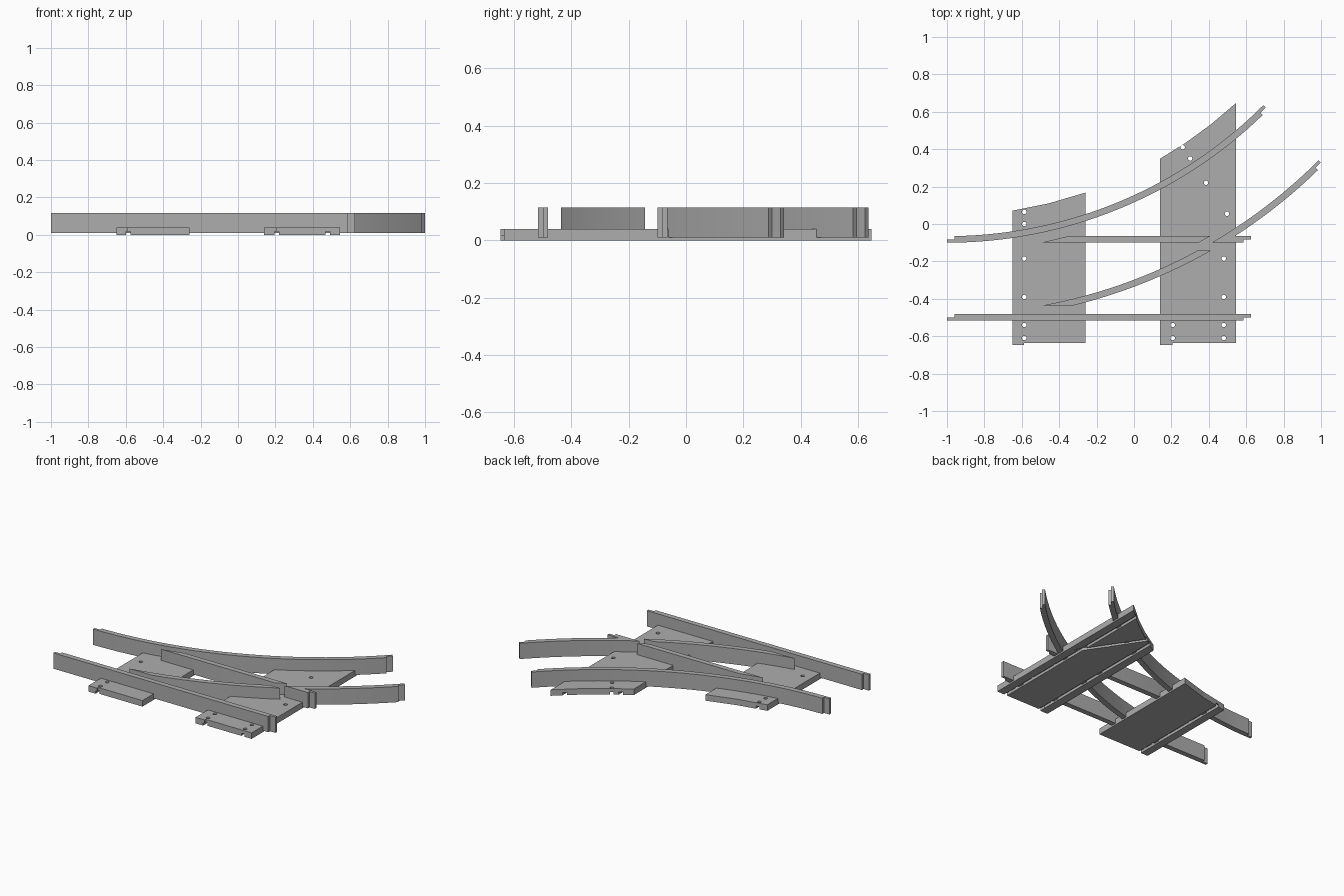
import bpy, bmesh, math
from mathutils import Vector

cube = bpy.data.objects.get("Cube")
if cube:
    bpy.data.objects.remove(cube, do_unlink=True)

grey = bpy.data.materials.new("rail grey")
grey.use_nodes = True
COLOUR = (0.42, 0.42, 0.42, 1)
grey.diffuse_color = COLOUR
grey.node_tree.nodes["Principled BSDF"].inputs["Base Color"].default_value = COLOUR

# Layout: both curves share one centre and sweep 45 degrees
CX, CY = -1.0, 2.3285
HALF = 0.0175
R_BACK, R_FRONT = 2.411, 2.828
Y_BACK, Y_FRONT = CY - R_BACK, CY - R_FRONT
RAIL_Z, RAIL_TOP, PLATE_TOP = 0.01, 0.115, 0.04
LAP = 0.04
END = math.radians(45)
X_END = 0.625


def polar(r, a):
    return (CX + r * math.sin(a), CY - r * math.cos(a))


def arc(r, a, b, n=32):
    return [polar(r, a + (b - a) * i / n) for i in range(n + 1)]


def angle_at_y(r, y):
    return math.acos((CY - y) / r)


def x_at_y(r, y):
    return polar(r, angle_at_y(r, y))[0]


def add_prism(bm, outline, z0, z1):
    face = bm.faces.new([bm.verts.new((x, y, z0)) for x, y in outline])
    new = bmesh.ops.extrude_face_region(bm, geom=[face])["geom"]
    verts = [v for v in new if isinstance(v, bmesh.types.BMVert)]
    bmesh.ops.translate(bm, verts=verts, vec=(0, 0, z1 - z0))


def finish(name, bm):
    bmesh.ops.recalc_face_normals(bm, faces=bm.faces)
    mesh = bpy.data.meshes.new(name)
    bm.to_mesh(mesh)
    bm.free()
    mesh.materials.append(grey)
    ob = bpy.data.objects.new(name, mesh)
    bpy.context.collection.objects.link(ob)
    return ob


def rail(name, outline):
    bm = bmesh.new()
    add_prism(bm, outline, RAIL_Z, RAIL_TOP)
    ob = finish(name, bm)
    bpy.ops.object.select_all(action="DESELECT")
    ob.select_set(True)
    bpy.context.view_layer.objects.active = ob
    bpy.ops.object.shade_smooth_by_angle(angle=math.radians(30))


def straight_end(y):
    return [(X_END - LAP, y - HALF), (X_END - LAP, y), (X_END, y), (X_END, y + HALF)]


def start_lap(y):
    return [(CX + LAP, y + HALF), (CX + LAP, y), (CX, y), (CX, y - HALF)]


def curve_end(r):
    # right side stops short, left side carries the lap tongue
    cut = END - LAP / r
    return arc(r + HALF, cut, cut, 0 or 1)[:1] + [polar(r, cut), polar(r, END), polar(r - HALF, END)]


# Outer running rails
rail("front_straight_rail", straight_end(Y_FRONT) + start_lap(Y_FRONT))
rail("back_curved_rail",
     arc(R_BACK + HALF, 0, END - LAP / R_BACK)[:-1] + curve_end(R_BACK)
     + arc(R_BACK - HALF, END, LAP / R_BACK)[1:] + start_lap(Y_BACK)[1:3])

# Inner straight rail, ends cut to clear the two curves
lo, hi = Y_BACK - HALF, Y_BACK + HALF
near, far = R_BACK + 0.069, R_FRONT - 0.052
rail("inner_straight_rail", [(x_at_y(near, lo), lo), (x_at_y(far, lo), lo),
                             (x_at_y(far, hi), hi), (x_at_y(near, hi), hi)])

# Inner curved rail, trimmed parallel to the straight rails
outer, inner = R_FRONT + HALF, R_FRONT - HALF
y0, y1 = -0.436, -0.143
rail("inner_curved_rail",
     arc(outer, angle_at_y(outer, y0), angle_at_y(outer, y1))
     + arc(inner, angle_at_y(inner, y1), angle_at_y(inner, y0)))

# Crossing nose: straight stub joined to the rest of the curve
rail("crossing_nose_rail",
     straight_end(Y_BACK)
     + arc(outer, angle_at_y(outer, hi), END - LAP / R_FRONT)[:-1] + curve_end(R_FRONT)
     + arc(inner, END, angle_at_y(inner, lo))[1:])


def base_plate(name, x0, x1, step_x, steps, holes, grooves):
    # arc-topped plate with a small step in its front edge
    r = 2.284
    back = [polar(r, math.asin((x1 + (x0 - x1) * i / steps - CX) / r)) for i in range(steps + 1)]
    outline = [(x0, -0.647), (step_x, -0.647), (step_x, -0.635), (x1, -0.635)] + back
    bm = bmesh.new()
    add_prism(bm, outline, 0, PLATE_TOP)
    plate = finish(name, bm)

    # pin holes and underside wire grooves
    bm = bmesh.new()
    for hx, hy in holes:
        ring = [(hx + 0.012 * math.cos(i * math.tau / 16), hy + 0.012 * math.sin(i * math.tau / 16))
                for i in range(16)]
        add_prism(bm, ring, -0.02, 0.06)
    for a, b in grooves:
        a, b = Vector(a), Vector(b)
        side = (b - a).orthogonal().normalized() * 0.011
        add_prism(bm, [a - side, b - side, b + side, a + side], -0.01, 0.018)
    cutter = finish(name + "_cutter", bm)
    cutter.hide_render = True
    mod = plate.modifiers.new("cuts", "BOOLEAN")
    mod.operation, mod.object = "DIFFERENCE", cutter
    mod.solver, mod.use_self = "EXACT", True
    deps = bpy.context.evaluated_depsgraph_get()
    mesh = bpy.data.meshes.new_from_object(plate.evaluated_get(deps))
    plate.modifiers.clear()
    plate.data = mesh
    bpy.data.objects.remove(cutter, do_unlink=True)


column = (-0.61, -0.54, -0.39, -0.185)
gx = -0.587
base_plate("left_base_plate", -0.65, -0.26, gx, 2,
           [(gx, y) for y in column + (0.0, 0.065)],
           [((gx, -0.7), (gx, 0.3))])
ga, gb = 0.207, 0.48
base_plate("right_base_plate", 0.14, 0.545, ga, 3,
           [(ga, y) for y in column[:2]] + [(gb, y) for y in column]
           + [(0.497, 0.055), (0.385, 0.22), (0.3, 0.35), (0.26, 0.41)],
           [((ga, -0.7), (ga, 0.7)), ((gb, -0.7), (gb, 0.7)), ((0.497, 0.055), (0.2, 0.5))])
